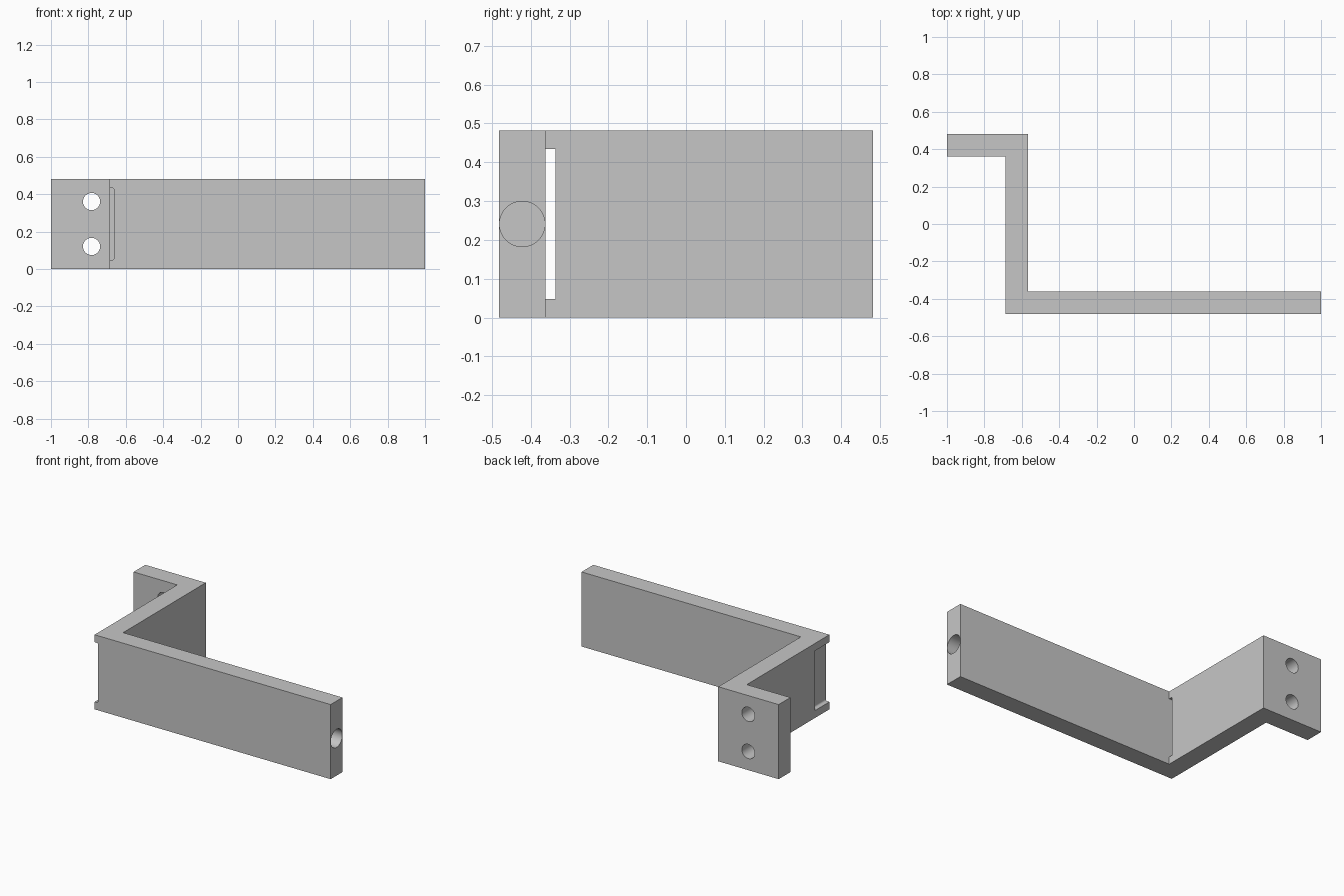
import bpy, bmesh, math
from mathutils import Matrix, Vector

cube = bpy.data.objects.get("Cube")
if cube:
    bpy.data.objects.remove(cube, do_unlink=True)

HEIGHT, HALF_Y, WALL = 0.482, 0.482, 0.12
POST_X = -0.688                     # outer face of the connecting wall
ARM_BACK = -HALF_Y + WALL           # rear face of the long arm
MID_Z = HEIGHT / 2

grey = bpy.data.materials.new("light_grey")
grey.use_nodes = True
colour = (0.565, 0.565, 0.565, 1)
grey.diffuse_color = colour
grey.node_tree.nodes["Principled BSDF"].inputs["Base Color"].default_value = colour


def make_object(name, bm):
    bmesh.ops.recalc_face_normals(bm, faces=bm.faces)
    mesh = bpy.data.meshes.new(name)
    bm.to_mesh(mesh)
    bm.free()
    mesh.materials.append(grey)
    obj = bpy.data.objects.new(name, mesh)
    bpy.context.collection.objects.link(obj)
    return obj


def extrude(name, points, direction):
    bm = bmesh.new()
    face = bm.faces.new([bm.verts.new(p) for p in points])
    result = bmesh.ops.extrude_face_region(bm, geom=[face])
    verts = [v for v in result["geom"] if isinstance(v, bmesh.types.BMVert)]
    bmesh.ops.translate(bm, verts=verts, vec=direction)
    return make_object(name, bm)


def box(name, low, high):
    (x0, y0, z0), (x1, y1, z1) = low, high
    base = [(x0, y0, z0), (x1, y0, z0), (x1, y1, z0), (x0, y1, z0)]
    return extrude(name, base, (0, 0, z1 - z0))


def cylinder(name, centre, radius, depth, axis):
    bm = bmesh.new()
    turn = Vector((0, 0, 1)).rotation_difference(Vector(axis)).to_matrix().to_4x4()
    bmesh.ops.create_cone(bm, cap_ends=True, segments=48, radius1=radius, radius2=radius,
                          depth=depth, matrix=Matrix.Translation(centre) @ turn)
    return make_object(name, bm)


def cut(target, cutter):
    mod = target.modifiers.new(cutter.name, "BOOLEAN")
    mod.operation = "DIFFERENCE"
    mod.solver = "EXACT"
    mod.object = cutter
    bpy.context.view_layer.objects.active = target
    bpy.ops.object.modifier_apply(modifier=mod.name)
    bpy.data.objects.remove(cutter, do_unlink=True)


# Z-shaped bracket: rear mounting tab, connecting wall and long front arm
profile = [(-1, HALF_Y), (-1, HALF_Y - WALL), (POST_X, HALF_Y - WALL), (POST_X, -HALF_Y),
           (1, -HALF_Y), (1, ARM_BACK), (POST_X + WALL, ARM_BACK), (POST_X + WALL, HALF_Y)]
bracket = extrude("bracket", [(x, y, 0) for x, y in profile], (0, 0, HEIGHT))

# Two screw holes through the mounting tab
for side in (-1, 1):
    hole = cylinder("screw_hole", (-0.783, HALF_Y - WALL / 2, MID_Z + side * 0.12),
                    0.046, 0.3, (0, 1, 0))
    cut(bracket, hole)

# Blind round socket in the free end of the arm
cut(bracket, cylinder("end_socket", (1, -HALF_Y + WALL / 2, MID_Z), 0.0585, 0.5, (1, 0, 0)))

# Strap slot through the connecting wall, just behind the arm
SLOT_LOW, SLOT_HIGH, SLOT_BACK = 0.048, 0.434, -0.336
cut(bracket, box("strap_slot", (POST_X - 0.1, ARM_BACK, SLOT_LOW),
                 (POST_X + WALL + 0.1, SLOT_BACK, SLOT_HIGH)))

# Shallow strap recess wrapping the outer corner, with rounded inner corners
floor_x, r = POST_X + 0.026, 0.012
section = [(POST_X - 0.1, SLOT_LOW)]
for z, start in ((SLOT_LOW + r, -90), (SLOT_HIGH - r, 0)):
    for step in range(7):
        a = math.radians(start + step * 15)
        section.append((floor_x - r + r * math.cos(a), z + r * math.sin(a)))
section.append((POST_X - 0.1, SLOT_HIGH))
start_y = -HALF_Y - 0.1
cut(bracket, extrude("strap_recess", [(x, start_y, z) for x, z in section],
                     (0, SLOT_BACK - start_y, 0)))

# Smooth bores with crisp edges
bpy.ops.object.select_all(action="DESELECT")
bracket.select_set(True)
bpy.context.view_layer.objects.active = bracket
bpy.ops.object.shade_smooth_by_angle(angle=math.radians(30))
